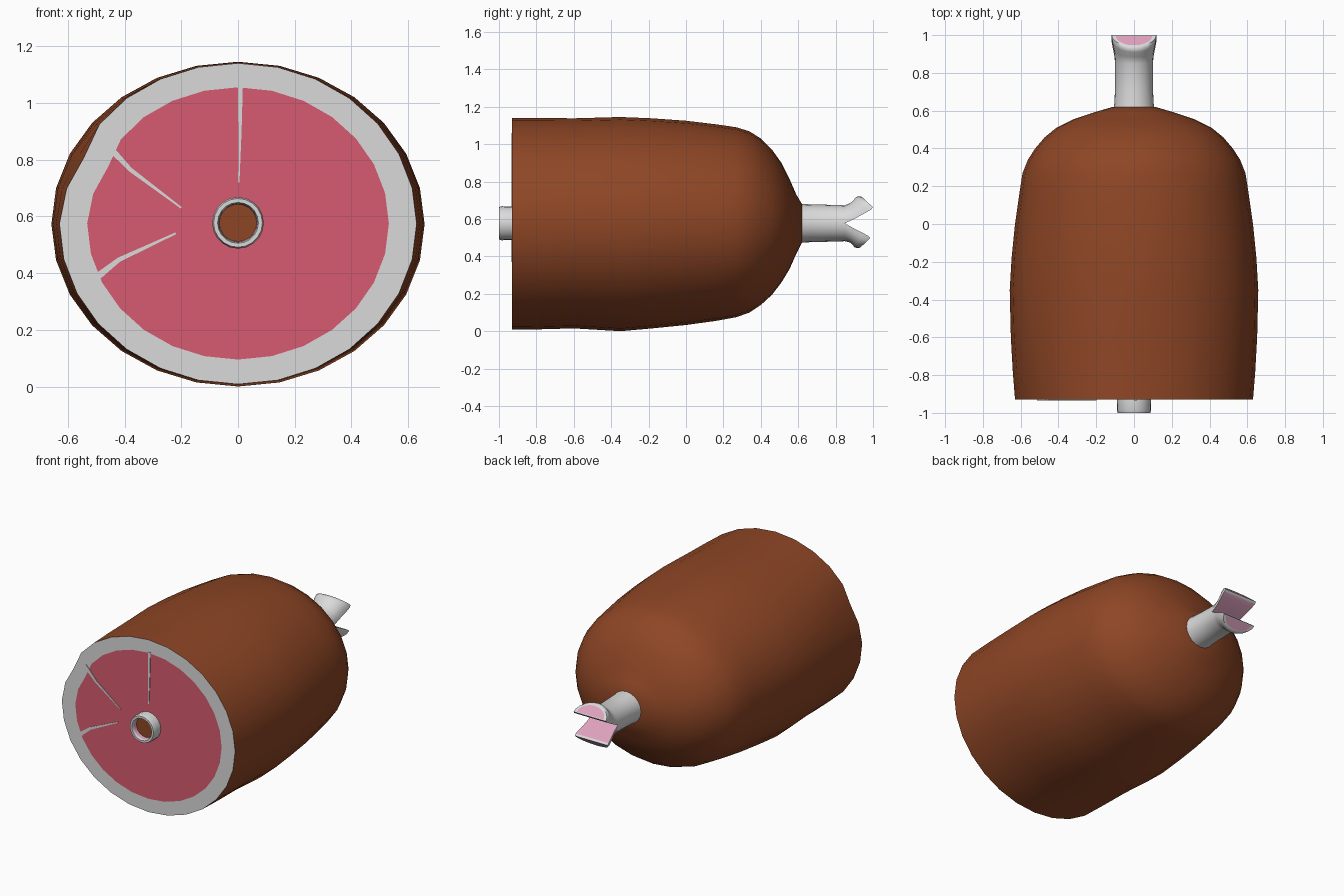
import bpy, bmesh, math
from mathutils import Vector

if "Cube" in bpy.data.objects:
    bpy.data.objects.remove(bpy.data.objects["Cube"])

CZ = 0.577  # height of the bone axis


def material(name, rgb):
    m = bpy.data.materials.new(name)
    m.diffuse_color = (*rgb, 1)
    m.use_nodes = True
    m.node_tree.nodes["Principled BSDF"].inputs["Base Color"].default_value = m.diffuse_color
    return m


SKIN = material("brown skin", (0.27, 0.061, 0.0185))
FAT = material("pale fat and bone", (0.70, 0.70, 0.70))
MEAT = material("pink meat", (0.67, 0.105, 0.16))
MARROW = material("light pink marrow", (0.74, 0.36, 0.52))


def finish(name, bm, mats, angle=40):
    bmesh.ops.remove_doubles(bm, verts=bm.verts, dist=1e-5)
    bmesh.ops.recalc_face_normals(bm, faces=bm.faces)
    me = bpy.data.meshes.new(name)
    bm.to_mesh(me)
    bm.free()
    for m in mats:
        me.materials.append(m)
    ob = bpy.data.objects.new(name, me)
    bpy.context.collection.objects.link(ob)
    bpy.ops.object.select_all(action='DESELECT')
    ob.select_set(True)
    bpy.context.view_layer.objects.active = ob
    bpy.ops.object.shade_smooth_by_angle(angle=math.radians(angle))
    return ob


def ring(bm, pts):
    return [bm.verts.new(p) for p in pts]


def bridge(bm, a, b, mat=0):
    n = len(a)
    faces = []
    for i in range(n):
        f = bm.faces.new((a[i], a[(i + 1) % n], b[(i + 1) % n], b[i]))
        f.material_index = mat
        faces.append(f)
    return faces


# Ham body: lofted ovals (y, half width, bottom, top)
SECTIONS = [(-0.93, .63, .008, 1.14), (-0.78, .642, .01, 1.14), (-0.6, .652, .015, 1.138),
            (-0.35, .658, 0, 1.145), (-0.18, .648, .015, 1.138), (0, .63, .033, 1.125),
            (.16, .607, .055, 1.106), (.27, .59, .075, 1.09), (.34, .562, .10, 1.068),
            (.40, .523, .14, 1.03), (.46, .472, .195, .97), (.51, .41, .26, .9),
            (.555, .32, .335, .81), (.59, .215, .415, .73), (.62, .112, .475, .68)]
N = 28


def oval(y, w, lo, hi):
    pts = []
    for i in range(N):
        a = 2 * math.pi * i / N
        # shallow dent on the upper left of the cut edge
        dent = 1 - .045 * math.exp(-((math.degrees(a) - 156) / 11) ** 2 - ((y + .93) / .22) ** 2)
        pts.append((w * math.cos(a) * dent, y, (lo + hi) / 2 + (hi - lo) / 2 * math.sin(a) * dent))
    return pts


bm = bmesh.new()
rings = [ring(bm, oval(*s)) for s in SECTIONS]
for a, b in zip(rings, rings[1:]):
    bridge(bm, a, b)
bm.faces.new(rings[-1])
# Cut front face: fat rim, then meat
meat = ring(bm, oval(-0.93, .532, .095, 1.055))
bridge(bm, rings[0], meat, 1)
bm.faces.new(meat).material_index = 2
finish("ham_body", bm, [SKIN, FAT, MEAT])


# Fat streaks: thin tapering plates on the meat
def streak(name, path, width):
    bm = bmesh.new()
    left, right = [], []
    for i, (x, z) in enumerate(path):
        p, q = path[max(i - 1, 0)], path[min(i + 1, len(path) - 1)]
        d = Vector((q[0] - p[0], q[1] - p[1])).normalized()
        h = width / 2 * (1 - .75 * i / (len(path) - 1))
        left.append((x - d.y * h, z + d.x * h))
        right.append((x + d.y * h, z - d.x * h))
    outline = left + right[::-1]
    front = ring(bm, [(x, -.934, z) for x, z in outline])
    back = ring(bm, [(x, -.929, z) for x, z in outline])
    bm.faces.new(front)
    bm.faces.new(back)
    bridge(bm, front, back)
    finish(name, bm, [FAT], 20)


streak("fat_streak_top", [(.008, 1.06), (.007, .9), (.003, .72)], .018)
streak("fat_streak_upper", [(-.46, .85), (-.38, .765), (-.2, .63)], .024)
streak("fat_streak_lower", [(-.505, .38), (-.42, .447), (-.22, .54)], .026)

# Front bone: short hollow tube with a recessed floor
bm = bmesh.new()
M = 20
tube = []
for y, r in [(-.92, .09), (-.985, .091), (-1, .086), (-1, .072), (-.985, .068), (-.96, .066)]:
    tube.append(ring(bm, [(r * math.cos(2 * math.pi * i / M), y, CZ + r * math.sin(2 * math.pi * i / M))
                          for i in range(M)]))
for k, (a, b) in enumerate(zip(tube, tube[1:])):
    bridge(bm, a, b, 1 if k == 4 else 0)
bm.faces.new(tube[-1]).material_index = 2
finish("front_bone", bm, [FAT, MARROW, SKIN])

# Shank bone: two mirrored half shafts that split and flare
# (outer y, outer z, inner y, inner z, half width), z measured from the axis
HALF = [(.59, .108, .59, 0, .112), (.64, .102, .64, 0, .104), (.72, .1, .72, 0, .1),
        (.85, .096, .85, 0, .1), (.885, .112, .905, .027, .104),
        (.91, .14, .965, .062, .116), (.925, .145, .99, .078, .12), (.94, .141, 1.0, .09, .118)]
K = 11
bm = bmesh.new()
for side, flare, pull in ((1, 1, 0), (-1, .92, .015)):
    loops = []
    for oy, oz, iy, iz, w in HALF:
        if oy > .86:
            oy, iy, oz, iz = oy - pull * .5, iy - pull, oz * flare, iz * flare * .95
        outer = Vector((0, oy, CZ + side * oz))
        inner = Vector((0, iy, CZ + side * iz))
        pts = []
        for j in range(K):
            a = math.pi * j / (K - 1)
            pts.append(inner + (outer - inner) * math.sin(a) + Vector((w * math.cos(a), 0, 0)))
        loops.append(pts)
    centre = inner + (outer - inner) * .42
    rim = [centre + (p - centre) * .82 for p in pts]
    vr = [ring(bm, l) for l in loops]
    for k, (a, b) in enumerate(zip(vr, vr[1:])):
        faces = bridge(bm, a, b)
        if k < 3:
            bm.faces.remove(faces[-1])          # solid shaft has no split face
        elif k < 6:
            faces[-1].material_index = 1        # pink split face
    vc = ring(bm, rim)
    bridge(bm, vr[-1], vc)
    bm.faces.new(vc).material_index = 1
finish("shank_bone", bm, [FAT, MARROW])
